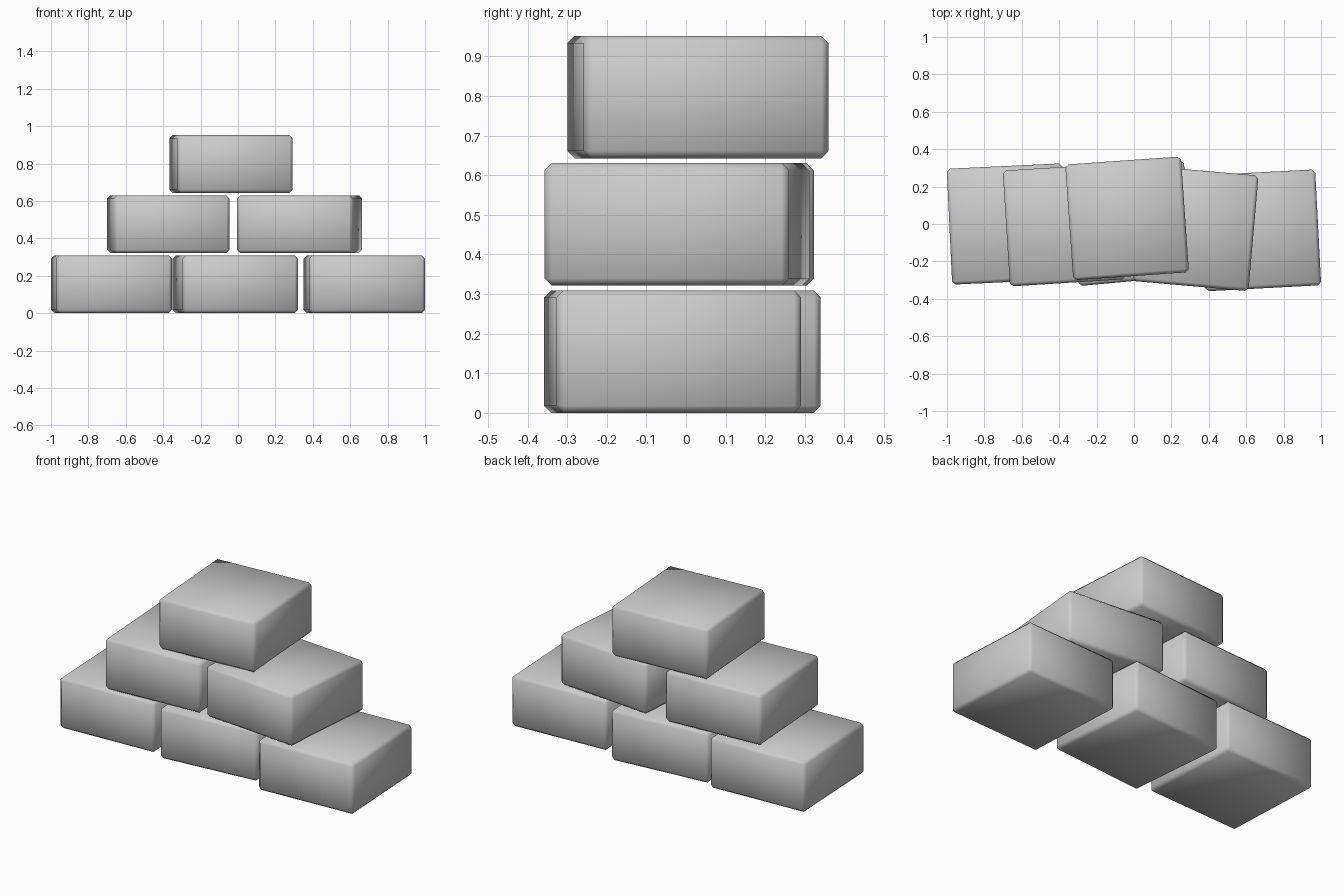
import bpy
import bmesh
import math
from mathutils import Matrix

if "Cube" in bpy.data.objects:
    bpy.data.objects.remove(bpy.data.objects["Cube"])

SIDE, HEIGHT, PITCH, CHAMFER = 0.62, 0.309, 0.3215, 0.018


def block(name, x, y, level, turn):
    """Square block with softly shaded chamfered edges, turned about z."""
    bm = bmesh.new()
    bmesh.ops.create_cube(bm, size=1, matrix=Matrix.Diagonal((SIDE, SIDE, HEIGHT, 1)))
    bmesh.ops.bevel(bm, geom=bm.edges[:], offset=CHAMFER, segments=1,
                    profile=0.5, affect='EDGES')
    for f in bm.faces:
        f.smooth = True
    mesh = bpy.data.meshes.new(name)
    bm.to_mesh(mesh)
    bm.free()
    ob = bpy.data.objects.new(name, mesh)
    ob.location = (x, y, level * PITCH + HEIGHT / 2)
    ob.rotation_euler.z = math.radians(turn)
    bpy.context.collection.objects.link(ob)


# bottom row
block("bottom_left_block", -0.677, 0.0, 0, 2.7)
block("bottom_middle_block", -0.015, 0.005, 0, 5.2)
block("bottom_right_block", 0.675, -0.034, 0, 3.0)
# middle row
block("middle_left_block", -0.373, -0.005, 1, 3.6)
block("middle_right_block", 0.33, -0.023, 1, -5.0)
# top
block("top_block", -0.037, 0.03, 2, 4.0)
